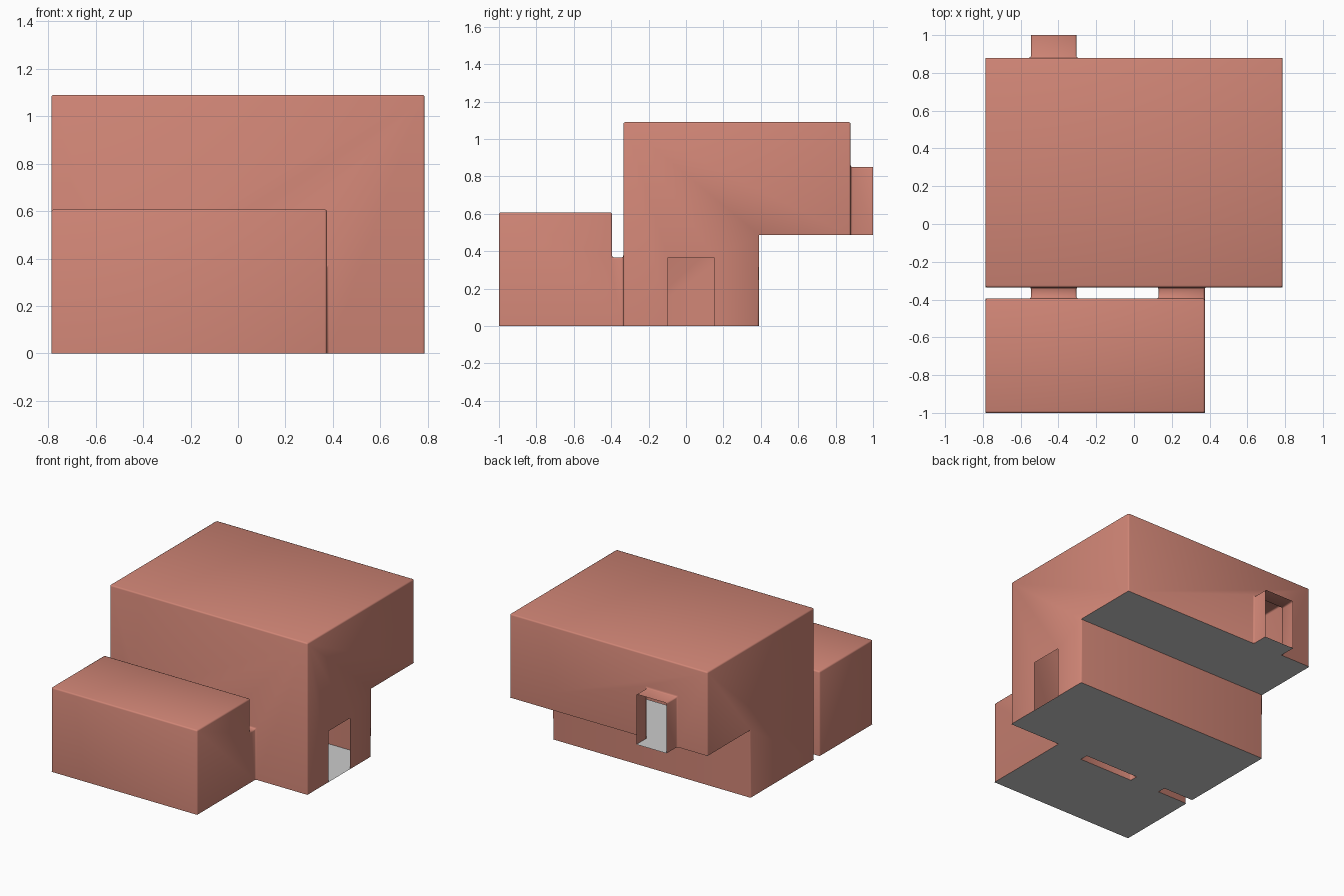
import bpy, bmesh
from itertools import product

if "Cube" in bpy.data.objects:
    bpy.data.objects.remove(bpy.data.objects["Cube"])

# Each space: (min corner, max corner)
ROOMS = [
    ((-.787, -1, 0), (.375, -.395, .607)),       # front room
    ((-.787, -.335, 0), (.787, .39, 1.09)),      # main hall
    ((-.787, .39, .488), (.787, .88, 1.09)),     # raised rear gallery
    ((-.545, -.395, 0), (-.305, -.335, .367)),   # left passage
    ((.13, -.395, 0), (.375, -.335, .367)),      # right passage
    ((-.545, .88, .488), (-.305, 1, .85)),       # rear exit tunnel
]
# Openings left in the shell: thin regions whose faces are skipped
OPENINGS = [
    ((.78, -.095, 0), (.8, .15, .367)),          # side doorway
    ((-.545, .99, .488), (-.305, 1.01, .85)),    # end of rear tunnel
]


def inside(p, boxes):
    return any(all(a < v < b for a, v, b in zip(lo, p, hi)) for lo, hi in boxes)


# Grid lines from all room edges plus the door jambs
grid = [sorted({c[i] for box in ROOMS for c in box}) for i in range(3)]
grid[1] = sorted(grid[1] + [-.095, .15])


def build_shell(name, want_floor, colour):
    """Outer skin of the joined rooms: either the floors or walls and ceilings."""
    bm = bmesh.new()
    cells = [list(zip(g, g[1:])) for g in grid]
    for cell in product(*cells):
        mid = [(a + b) / 2 for a, b in cell]
        if not inside(mid, ROOMS):
            continue
        for axis, side in product(range(3), (0, 1)):
            centre = list(mid)
            centre[axis] = cell[axis][side]
            probe = list(centre)
            probe[axis] += .001 if side else -.001
            if inside(probe, ROOMS) or inside(centre, OPENINGS):
                continue
            if (axis == 2 and side == 0) != want_floor:
                continue
            u, v = (axis + 1) % 3, (axis + 2) % 3
            ring = []
            for i, j in ((0, 0), (1, 0), (1, 1), (0, 1)):
                p = list(centre)
                p[u], p[v] = cell[u][i], cell[v][j]
                ring.append(bm.verts.new(p))
            bm.faces.new(ring if side else ring[::-1])
    bmesh.ops.remove_doubles(bm, verts=bm.verts, dist=.0005)
    bmesh.ops.dissolve_limit(bm, angle_limit=.02, verts=bm.verts, edges=bm.edges)
    for f in bm.faces:
        f.smooth = not want_floor
    mesh = bpy.data.meshes.new(name)
    bm.to_mesh(mesh)
    bm.free()
    obj = bpy.data.objects.new(name, mesh)
    bpy.context.collection.objects.link(obj)
    mat = bpy.data.materials.new(name + "_paint")
    mat.diffuse_color = colour
    mat.use_nodes = True
    mat.node_tree.nodes["Principled BSDF"].inputs["Base Color"].default_value = mat.diffuse_color
    mesh.materials.append(mat)
    return obj


# Walls and ceilings with softly rounded corners
walls = build_shell("walls_and_ceilings", False, (.63, .235, .18, 1))
bevel = walls.modifiers.new("soft_corners", 'BEVEL')
bevel.width = .01
bevel.segments = 2
bevel.limit_method = 'ANGLE'

# Floors
build_shell("floors", True, (.6, .6, .6, 1))
